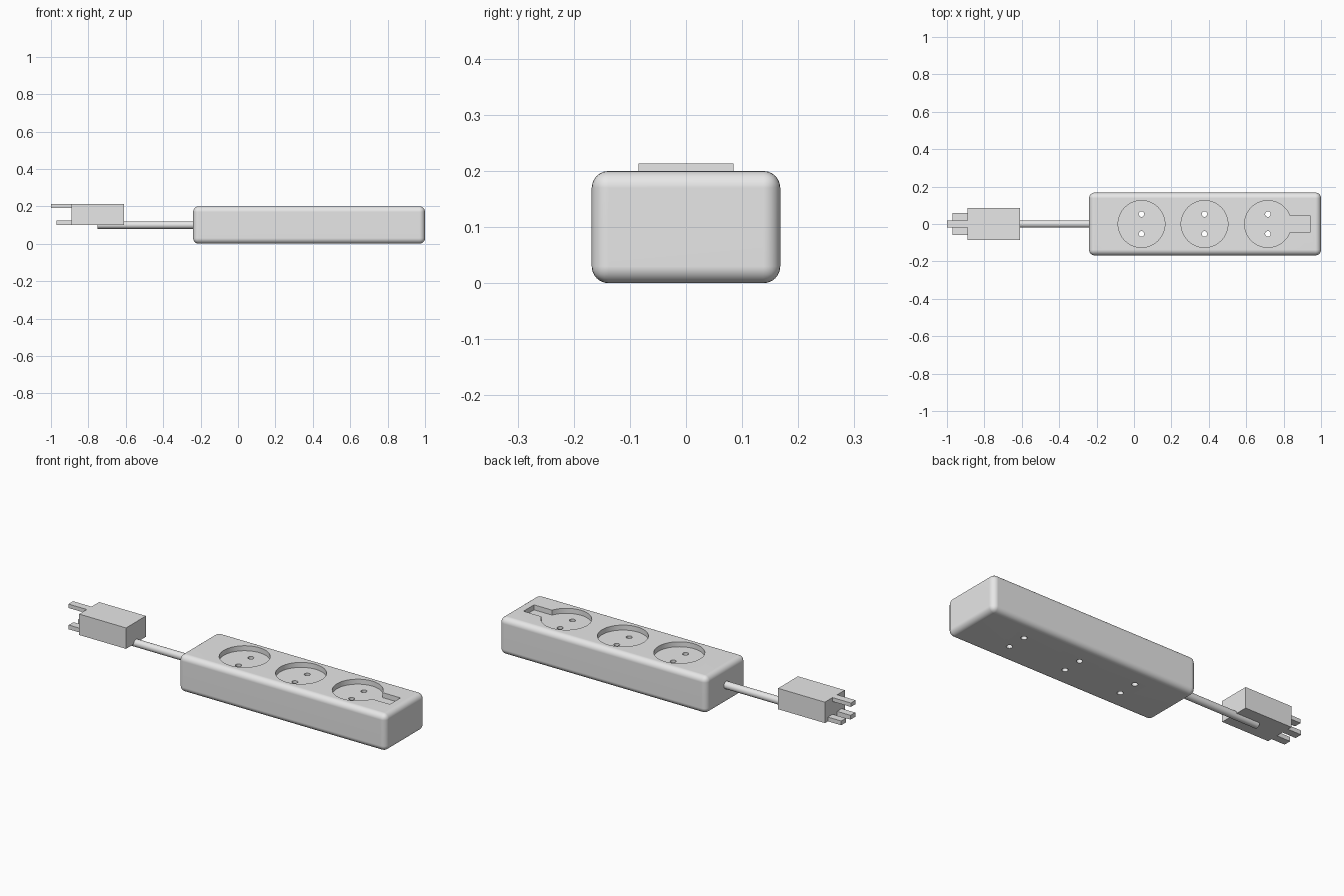
import bpy, bmesh, math

cube = bpy.data.objects.get("Cube")
if cube:
    bpy.data.objects.remove(cube, do_unlink=True)

grey = bpy.data.materials.new("plain_grey")
grey.use_nodes = True
colour = (0.8, 0.8, 0.8, 1)
grey.diffuse_color = colour
grey.node_tree.nodes["Principled BSDF"].inputs["Base Color"].default_value = colour


def make_object(name, bm):
    bmesh.ops.recalc_face_normals(bm, faces=bm.faces)
    mesh = bpy.data.meshes.new(name)
    bm.to_mesh(mesh)
    bm.free()
    mesh.materials.append(grey)
    obj = bpy.data.objects.new(name, mesh)
    bpy.context.collection.objects.link(obj)
    return obj


def box(name, x, y, z):
    """Box from (min, max) pairs."""
    bm = bmesh.new()
    bmesh.ops.create_cube(bm, size=1)
    for v in bm.verts:
        v.co = [sum(r) / 2 + c * (r[1] - r[0]) for c, r in zip(v.co, (x, y, z))]
    return make_object(name, bm)


def prism(name, outline, z0, z1):
    """Extrude a flat outline upwards."""
    bm = bmesh.new()
    face = bm.faces.new([bm.verts.new((x, y, z0)) for x, y in outline])
    new = bmesh.ops.extrude_face_region(bm, geom=[face])["geom"]
    for v in new:
        if isinstance(v, bmesh.types.BMVert):
            v.co.z = z1
    return make_object(name, bm)


def arc(x, y, radius, sides, gap=0.0):
    """Points round a circle, optionally leaving a gap on the +x side."""
    count = sides + 1 if gap else sides
    sweep = math.tau - 2 * gap
    angles = [gap + sweep * i / sides for i in range(count)]
    return [(x + radius * math.cos(a), y + radius * math.sin(a)) for a in angles]


def activate(obj):
    bpy.ops.object.select_all(action='DESELECT')
    obj.select_set(True)
    bpy.context.view_layer.objects.active = obj


# Rounded housing
HEIGHT = 0.2
body = box("housing", (-0.24, 1.0), (-0.168, 0.168), (0, HEIGHT))
activate(body)
bevel = body.modifiers.new("rounding", 'BEVEL')
bevel.width = 0.03
bevel.segments = 6
bpy.ops.object.modifier_apply(modifier=bevel.name)

# Cutters: socket recesses, the last with a side slot, and pin holes right through
RADIUS, SLOT, FLOOR = 0.125, 0.045, HEIGHT - 0.027
cutters = []
sockets = (0.04, 0.377, 0.716)
for x in sockets:
    if x == sockets[-1]:
        outline = arc(x, 0, RADIUS, 56, math.asin(SLOT / RADIUS))
        outline += [(0.94, -SLOT), (0.94, SLOT)]
    else:
        outline = arc(x, 0, RADIUS, 64)
    cutters.append(prism("recess_cutter", outline, FLOOR, 0.3))
    for side in (-1, 1):
        hole = arc(x, side * 0.053, 0.015, 24)
        cutters.append(prism("pin_hole_cutter", hole, -0.1, 0.3))

for cutter in cutters:
    activate(body)
    cut = body.modifiers.new("cut", 'BOOLEAN')
    cut.operation = 'DIFFERENCE'
    cut.solver = 'EXACT'
    cut.object = cutter
    bpy.ops.object.modifier_apply(modifier=cut.name)
    bpy.data.objects.remove(cutter, do_unlink=True)
bpy.ops.object.shade_smooth_by_angle(angle=math.radians(30))
body.modifiers.new("even_shading", 'WEIGHTED_NORMAL').keep_sharp = True

# Straight cable, running under the plug
bm = bmesh.new()
bmesh.ops.create_cone(bm, cap_ends=True, segments=32, radius1=0.02, radius2=0.02, depth=0.55)
cable = make_object("cable", bm)
cable.rotation_euler.y = math.pi / 2
cable.location = (-0.475, 0, 0.1)
activate(cable)
bpy.ops.object.shade_smooth_by_angle(angle=math.radians(30))

# Plug block and its three prongs
box("plug", (-0.89, -0.61), (-0.085, 0.085), (0.1, 0.213))
box("upper_prong", (-1.0, -0.88), (-0.02, 0.02), (0.192, 0.213))
for name, y in (("left_prong", (0.02, 0.06)), ("right_prong", (-0.06, -0.02))):
    box(name, (-0.97, -0.88), y, (0.1, 0.123))
